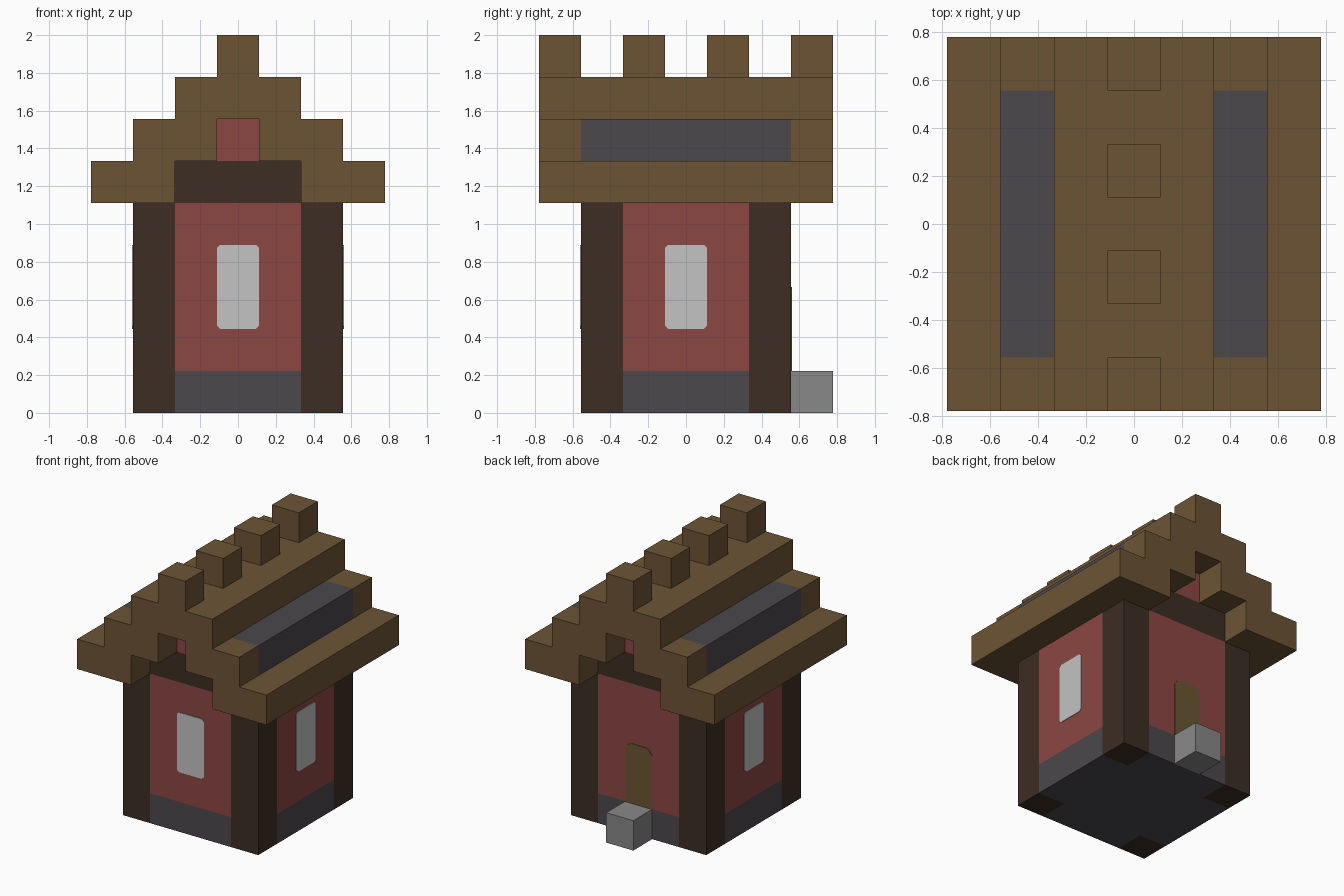
import bpy, bmesh, math
from mathutils import Matrix, Vector

if "Cube" in bpy.data.objects:
    bpy.data.objects.remove(bpy.data.objects["Cube"], do_unlink=True)

U = 2 / 9  # one building block


def material(name, *srgb):
    mat = bpy.data.materials.new(name)
    mat.use_nodes = True
    colour = [((c / 255 + 0.055) / 1.055) ** 2.4 for c in srgb] + [1]
    mat.diffuse_color = colour
    mat.node_tree.nodes["Principled BSDF"].inputs["Base Color"].default_value = colour
    return mat


ROOF = material("roof brown", 108, 84, 53)
TIMBER = material("dark timber", 60, 45, 36)
RED = material("red wall", 139, 71, 67)
SLATE = material("slate grey", 76, 72, 77)
GLASS = material("pale window", 194, 195, 194)
STONE = material("step stone", 136, 136, 136)
DOOR = material("door brown", 106, 87, 52)

UPRIGHT = Matrix.Rotation(math.pi / 2, 4, "X")  # profile (x, z), extruded along -y


def prism(name, points, start, end, mats, matrix=Matrix(), cuts=(), rule=None):
    """Extrude a profile given in blocks; optionally slice it and colour by rule."""
    bm = bmesh.new()
    face = bm.faces.new([bm.verts.new((x * U, y * U, start * U)) for x, y in points])
    grown = bmesh.ops.extrude_face_region(bm, geom=[face])["geom"]
    bmesh.ops.translate(bm, vec=(0, 0, (end - start) * U),
                        verts=[v for v in grown if isinstance(v, bmesh.types.BMVert)])
    bm.transform(matrix)
    for y in cuts:
        bmesh.ops.bisect_plane(bm, geom=bm.verts[:] + bm.edges[:] + bm.faces[:],
                               plane_co=(0, y * U, 0), plane_no=(0, 1, 0))
    bmesh.ops.recalc_face_normals(bm, faces=bm.faces)
    if rule:
        for f in bm.faces:
            f.material_index = int(rule(f.calc_center_median() / U))
    mesh = bpy.data.meshes.new(name)
    bm.to_mesh(mesh)
    bm.free()
    for mat in mats:
        mesh.materials.append(mat)
    obj = bpy.data.objects.new(name, mesh)
    bpy.context.collection.objects.link(obj)
    return obj


def block(name, x0, x1, y0, y1, z0, z1, mat):
    return prism(name, [(x0, y0), (x1, y0), (x1, y1), (x0, y1)], z0, z1, [mat])


def mirrored(half):
    return half + [(-x, z) for x, z in reversed(half)]


# Foundation and walls share a cross-shaped plan between the corner posts
arm = [(2.5, -1.5), (2.5, 1.5), (1.5, 1.5), (1.5, 2.5)]
right_half = [(1.5, -2.5), (1.5, -1.5)] + arm
cross = mirrored(right_half)
prism("foundation", cross, 0, 1, [SLATE])
prism("walls", cross, 1, 5, [RED])

# Corner posts
for sx, side in ((-1, "right"), (1, "left")):
    for sy, end in ((-1, "front"), (1, "back")):
        x, y = 2 * sx, 2 * sy
        block(f"{end}_{side}_post", x - .5, x + .5, y - .5, y + .5, 0, 5, TIMBER)

# Gable beam and the wall above it
block("gable_beam", -1.5, 1.5, -2.5, 2.5, 5, 6, TIMBER)
block("gable_wall", -.5, .5, -2.5, 2.5, 6, 7, RED)

# Stepped roof, with slate on the middle step between the gable ends
roof_half = [(.5, 7), (.5, 6), (1.5, 6), (1.5, 5), (3.5, 5), (3.5, 6),
             (2.5, 6), (2.5, 7), (1.5, 7), (1.5, 8)]
prism("stepped_roof", mirrored(roof_half), -3.5, 3.5, [ROOF, SLATE], UPRIGHT, (-2.5, 2.5),
      lambda c: 1.6 < abs(c.x) < 2.6 and 6.1 < c.z < 7.1 and abs(c.y) < 2.4)

# Ridge blocks
for i, y in enumerate((-3, -1, 1, 3)):
    block(f"ridge_block_{i + 1}", -.5, .5, y - .5, y + .5, 8, 9, ROOF)

# Windows: thin plates with clipped corners
CLIP, THIN = .07, .02
window = mirrored([(.5 - CLIP, 2), (.5, 2 + CLIP), (.5, 4 - CLIP), (.5 - CLIP, 4)])
for name, angle in (("front", 0), ("left", 90), ("right", -90)):
    turn = Matrix.Rotation(math.radians(angle), 4, "Z")
    prism(f"{name}_window", window, 2.5, 2.5 + THIN, [GLASS], turn @ UPRIGHT)

# Back door and its step
door = mirrored([(.5, 1), (.5, 2.8), (.4, 2.93), (.25, 3)])
prism("back_door", door, 2.5, 2.5 + THIN, [DOOR], Matrix.Rotation(math.pi, 4, "Z") @ UPRIGHT)
block("door_step", -.5, .5, 2.5, 3.5, 0, 1, STONE)
